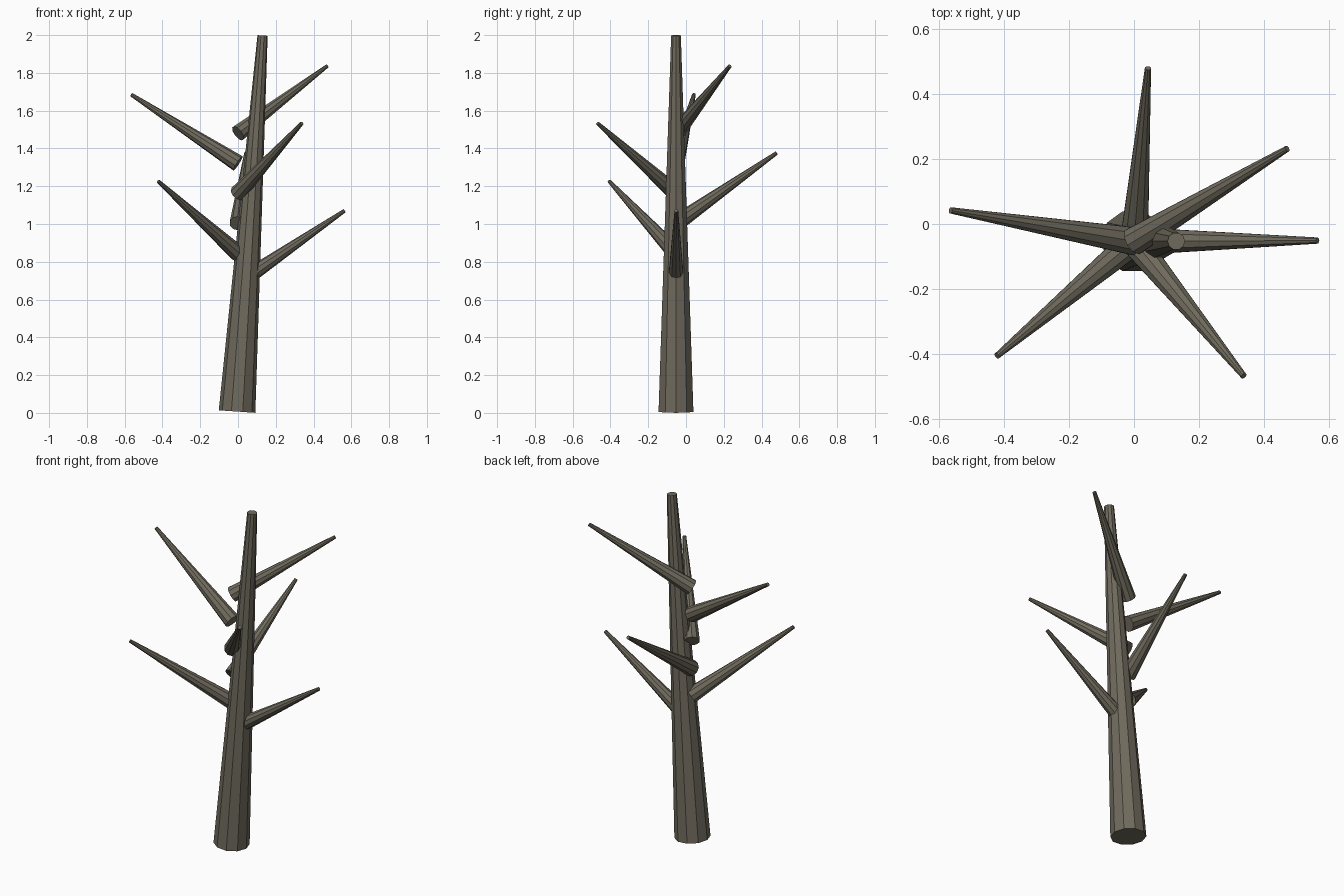
import bpy, math
from mathutils import Vector, Euler

if "Cube" in bpy.data.objects:
    bpy.data.objects.remove(bpy.data.objects["Cube"])

SIDES = 10
bark = bpy.data.materials.new("bark")
bark.diffuse_color = (0.16, 0.145, 0.11, 1)
bark.use_nodes = True
bark.node_tree.nodes["Principled BSDF"].inputs["Base Color"].default_value = bark.diffuse_color


def limb(name, start, end, r_start, r_end):
    """Tapered faceted cylinder between two points."""
    start, end = Vector(start), Vector(end)
    d = end - start
    polar = math.acos(d.z / d.length)
    azimuth = math.atan2(d.y, d.x)
    bpy.ops.mesh.primitive_cone_add(
        vertices=SIDES, radius1=r_start, radius2=r_end, depth=d.length,
        location=(start + end) / 2, rotation=(0, polar, azimuth))
    ob = bpy.context.object
    ob.name = name
    # put a vertex in the vertical plane of the limb
    ob.data.transform(Euler((0, 0, math.pi / 2)).to_matrix().to_4x4())
    ob.data.materials.append(bark)
    return ob


# leaning trunk
BASE_X, BASE_Y = -0.005, -0.053
limb("trunk", (BASE_X, BASE_Y, 0.007), (0.130, BASE_Y, 1.998), 0.097, 0.027)

# branches spiral up around the vertical line above the trunk base
tips = [(0.565, -0.051, 1.071), (-0.422, -0.406, 1.226), (0.043, 0.480, 1.376),
        (0.338, -0.468, 1.533), (-0.565, 0.042, 1.685), (0.472, 0.232, 1.836)]
for i, tip in enumerate(tips):
    start = (BASE_X + 0.005, BASE_Y, 0.685 + 0.159 * i)
    limb(f"branch_{i + 1}", start, tip, 0.045, 0.010)
